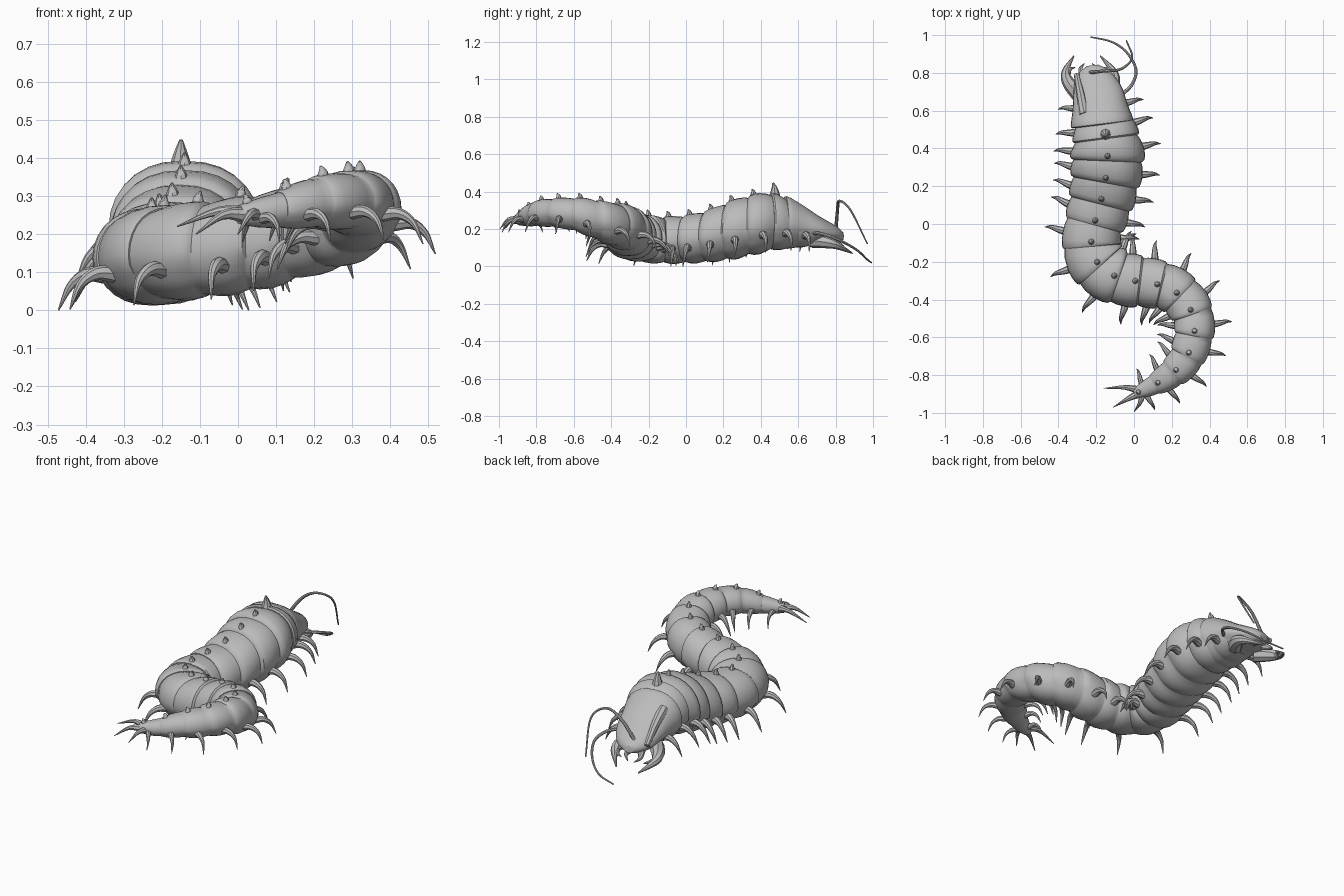
import bpy, bmesh, math
from mathutils import Vector

if "Cube" in bpy.data.objects:
    bpy.data.objects.remove(bpy.data.objects["Cube"], do_unlink=True)

UP = Vector((0, 0, 1))
GREY = (0.5, 0.5, 0.5, 1)
shell = bpy.data.materials.new("grey shell")
shell.use_nodes = True
shell.diffuse_color = GREY
shell.node_tree.nodes["Principled BSDF"].inputs["Base Color"].default_value = GREY


def loft(name, rings, angle=40):
    """Skin a list of equal rings and cap both ends."""
    bm = bmesh.new()
    loops = [[bm.verts.new(p) for p in ring] for ring in rings]
    n = len(loops[0])
    for a, b in zip(loops, loops[1:]):
        for i in range(n):
            j = (i + 1) % n
            bm.faces.new((a[i], a[j], b[j], b[i]))
    bm.faces.new(loops[0])
    bm.faces.new(loops[-1])
    bmesh.ops.recalc_face_normals(bm, faces=bm.faces)
    mesh = bpy.data.meshes.new(name)
    bm.to_mesh(mesh)
    bm.free()
    mesh.materials.append(shell)
    obj = bpy.data.objects.new(name, mesh)
    bpy.context.collection.objects.link(obj)
    bpy.ops.object.select_all(action="DESELECT")
    obj.select_set(True)
    bpy.context.view_layer.objects.active = obj
    bpy.ops.object.shade_smooth_by_angle(angle=math.radians(angle))


def smooth_path(rows, steps):
    """Catmull-Rom through rows of numbers."""
    rows = [Vector(r) for r in rows]
    rows = [rows[0] * 2 - rows[1]] + rows + [rows[-1] * 2 - rows[-2]]
    out = []
    for a, b, c, d in zip(rows, rows[1:], rows[2:], rows[3:]):
        for k in range(steps):
            t = k / steps
            out.append(b + (c - a) * t / 2 + (a * 2 - b * 5 + c * 4 - d) * t * t / 2
                       + (b * 3 - a - c * 3 + d) * t ** 3 / 2)
    return out + [rows[-2]]


def tube(name, points, radius, tip=0.08, steps=4, sides=8, power=1.0):
    """Tapered horn, leg or feeler along a smooth path."""
    path = smooth_path(points, steps)
    rings = []
    for i, p in enumerate(path):
        t = (path[min(i + 1, len(path) - 1)] - path[max(i - 1, 0)]).normalized()
        u = t.cross(UP if abs(t.z) < 0.95 else Vector((0, 1, 0))).normalized()
        v = t.cross(u)
        f = (i / (len(path) - 1)) ** power
        r = radius * (1 + (tip - 1) * f)
        rings.append([p + (u * math.cos(a) + v * math.sin(a)) * r
                      for a in (math.tau * k / sides for k in range(sides))])
    loft(name, rings)


def section(p, side, hw, hh, back=1.0, belly=0.94, sides=28):
    """Domed back plate over a separately swelling belly."""
    ring = []
    for k in range(sides):
        a = math.tau * k / sides
        c, s = math.cos(a), math.sin(a)
        f = back if s > -0.25 else belly
        w = math.copysign(abs(c) ** 0.85, c) * hw * f
        ring.append(p + side * w + UP * s * hh * f)
    return ring


# Trunk: x, y, height, half width, half height, in hundredths
TRUNK = [(-18, 68, 18.5, 12, 7.5), (-17, 59, 21, 13.5, 11), (-15, 47, 23.5, 17, 15),
         (-14, 36, 22, 19, 16), (-15, 24, 19, 18, 15.5), (-18, 10, 15.5, 16.5, 13.5),
         (-22, -4, 14, 15, 12.5), (-22, -15, 14, 15, 12.5), (-16, -24, 15, 15, 12.5),
         (-6, -29, 16, 14, 12.5), (7, -31, 18, 13, 12.5), (19, -34, 21, 12, 12),
         (28, -42, 23, 11.5, 11), (32, -52, 26, 10.5, 10), (31, -62, 28, 10, 8.5),
         (27, -72, 28.5, 9, 7.5), (19, -80, 28, 7.5, 6.5), (9, -86, 26, 5, 4.5),
         (0, -90, 25, 2.5, 2.5)]
samples = smooth_path([[v / 100 for v in r] for r in TRUNK], 30)
lengths = [0.0]
for a, b in zip(samples, samples[1:]):
    lengths.append(lengths[-1] + (b.xy - a.xy).length)


def trunk_at(f):
    """Centre, forward, side, half width and half height at a fraction."""
    want = f * lengths[-1]
    i = min(range(len(lengths)), key=lambda k: abs(lengths[k] - want))
    s = samples[i]
    lo, hi = samples[max(i - 4, 0)], samples[min(i + 4, len(samples) - 1)]
    fwd = Vector((lo[0] - hi[0], lo[1] - hi[1], 0)).normalized()
    return Vector(s[:3]), fwd, fwd.cross(UP), s[3], s[4]


# Each segment: position along it, back swell, belly swell
SEGMENTS = 18
PLATE = [(0.0, 0.95, 0.93), (0.2, 1.0, 0.98), (0.5, 1.04, 1.02),
         (0.75, 1.05, 1.0), (0.92, 1.03, 0.95), (0.98, 0.98, 0.93)]
rings = []
for n in range(SEGMENTS):
    for t, back, belly in PLATE:
        p, fwd, side, hw, hh = trunk_at((n + t) / SEGMENTS)
        rings.append(section(p, side, hw, hh, back, belly))
loft("segmented_trunk", rings, 45)

# Walking legs and back spikes, one set per segment
for n in range(SEGMENTS):
    p, fwd, side, hw, hh = trunk_at((n + 0.5) / SEGMENTS)
    size = min(1.0, 0.55 + hw * 3)
    for label, sign in (("right", 1), ("left", -1)):
        out = side * sign
        root = p + out * hw * 0.82 - UP * hh * 0.38
        steps = [(0, 0, 0), (0.055, 0.002, 0.008), (0.1, -0.03, 0.016), (0.13, -0.092, 0.012)]
        tube(f"leg_{label}_{n + 1}",
             [root + (out * o + UP * z + fwd * f) * size for o, z, f in steps],
             0.023 * size, power=1.3)
    # Blunt spike near the rear edge of the plate, tallest behind the head
    if n > 0:
        p, fwd, side, hw, hh = trunk_at((n + 0.78) / SEGMENTS)
        tall = 0.06 if n == 1 else 0.03 * size
        top = p + UP * hh * 1.02
        tube(f"back_spike_{n + 1}",
             [top - UP * 0.02, top + UP * tall * 0.4, top + UP * tall - fwd * 0.008],
             0.012 + tall * 0.35, tip=0.15, steps=3)

# Head shield
HEAD = [(-22, 84, 16, 3, 2), (-21.5, 81, 17, 7.5, 4), (-20.5, 76, 18, 11, 6),
        (-19, 70, 19.5, 13, 8), (-18, 62, 21.5, 14.5, 11.5), (-17, 54, 23, 16.5, 14.5),
        (-17, 52.5, 23, 15.5, 13)]
head = smooth_path([[v / 100 for v in r] for r in HEAD], 3)
loft("head_shield", [section(Vector(r[:3]), Vector((1, 0.12, 0)), r[3], r[4]) for r in head])

# Head details, mirrored about the head's slanted centre line
for label, s in (("left", 1), ("right", -1)):
    def at(x, y, z):
        return Vector((-0.205 + s * x + (y - 0.6) * -0.15, y, z))
    tube(f"fang_{label}", [at(0.07, 0.68, 0.14), at(0.12, 0.75, 0.13), at(0.125, 0.81, 0.11),
                           at(0.07, 0.89, 0.07)], 0.042, power=1.4)
    tube(f"fang_barb_{label}", [at(0.12, 0.79, 0.11), at(0.1, 0.82, 0.11), at(0.07, 0.83, 0.1)], 0.018)
    tube(f"jaw_{label}", [at(0.03, 0.78, 0.14), at(0.045, 0.82, 0.12), at(0.02, 0.85, 0.1)], 0.022)
    tube(f"brow_{label}", [at(0.06, 0.58, 0.305), at(0.065, 0.69, 0.255), at(0.07, 0.79, 0.185)],
         0.03, tip=0.5)

# Feelers: one arched high, one swept low
tube("feeler_high", [(-0.25, 0.8, 0.18), (-0.16, 0.81, 0.3), (-0.07, 0.82, 0.35),
                     (-0.01, 0.88, 0.3), (-0.04, 0.97, 0.12)], 0.01, tip=0.4, steps=6)
tube("feeler_low", [(-0.07, 0.68, 0.18), (-0.01, 0.74, 0.17), (0.01, 0.82, 0.14),
                    (-0.04, 0.91, 0.09), (-0.12, 0.965, 0.04), (-0.23, 0.99, 0.02)],
     0.01, tip=0.4, steps=6)

# Trailing tail legs
tube("tail_leg_right", [(0.03, -0.88, 0.25), (-0.05, -0.865, 0.26), (-0.16, -0.87, 0.22)], 0.022)
tube("tail_leg_left", [(0.02, -0.9, 0.25), (-0.04, -0.93, 0.25), (-0.11, -0.97, 0.2)], 0.022)
tube("tail_leg_outer", [(0.05, -0.89, 0.25), (0.03, -0.95, 0.25), (0.0, -0.995, 0.2)], 0.02)
